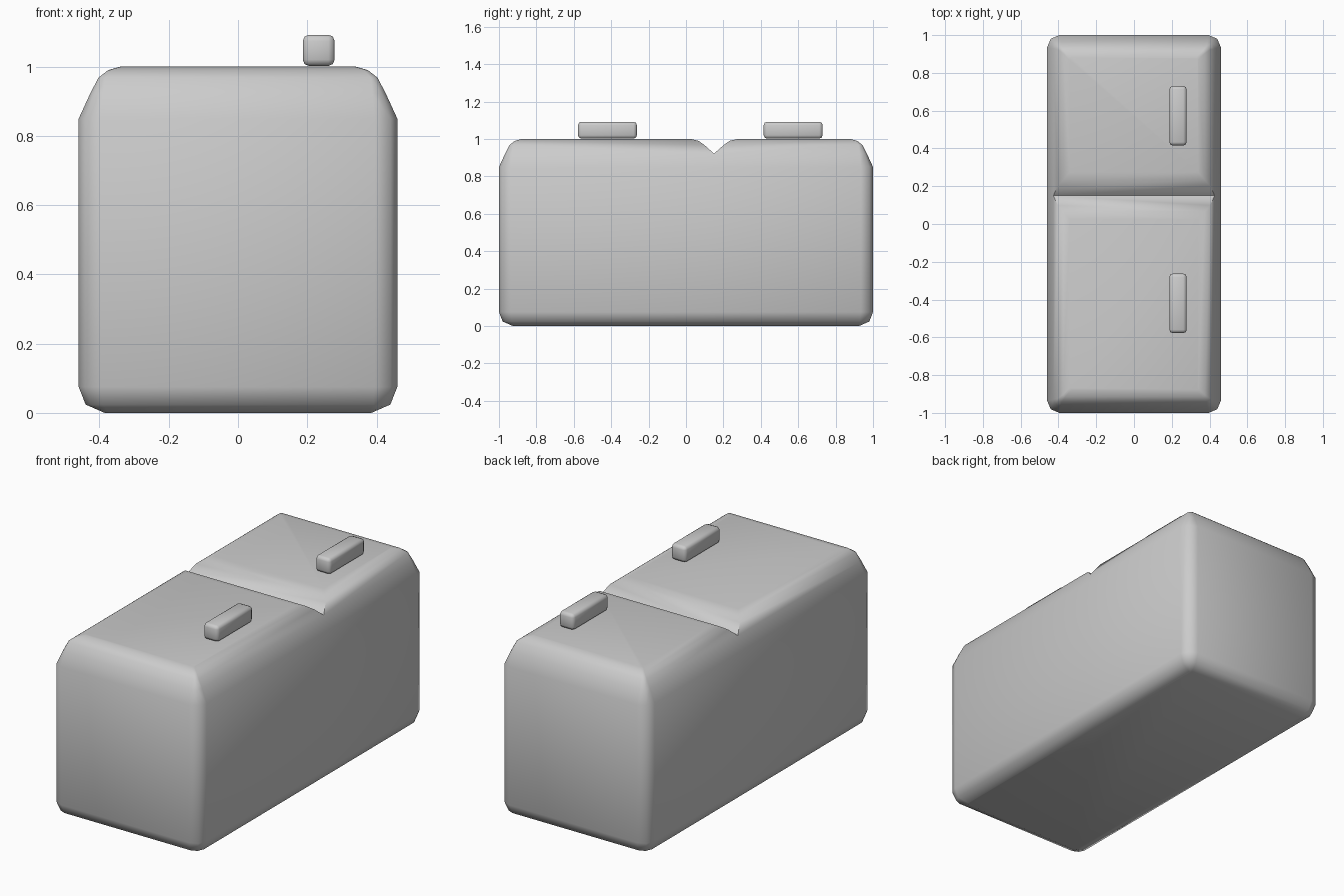
import bpy, bmesh
from math import radians

if "Cube" in bpy.data.objects:
    bpy.data.objects.remove(bpy.data.objects["Cube"])

W, L, GROOVE = 0.46, 1.0, 0.15   # half width, half length, groove between doors


def corner(x, y, sx, sy, r):
    """Three points rounding one corner, ordered from the x side to the y side."""
    return [(sx * x, sy * (y - r)), (sx * (x - 0.3 * r), sy * (y - 0.3 * r)), (sx * (x - r), sy * y)]


def end_arc(d, s):
    """Rounded end outline at y = s, running from +x to -x, inset by d."""
    r = max(0.065 - 0.8 * d, 0.012)
    x, y = W - d, L - d
    return corner(x, y, 1, s, r) + corner(x, y, -1, s, r)[::-1]


def loft(bm, rings):
    for a, b in zip(rings, rings[1:]):
        n = len(a)
        for i in range(n):
            j = (i + 1) % n
            bm.faces.new((a[i], a[j], b[j], b[i]))


def ring(bm, pts, z):
    return [bm.verts.new((x, y, z)) for x, y in pts]


def finish(bm, name, angle):
    bmesh.ops.recalc_face_normals(bm, faces=bm.faces[:])
    me = bpy.data.meshes.new(name)
    bm.to_mesh(me)
    bm.free()
    ob = bpy.data.objects.new(name, me)
    bpy.context.collection.objects.link(ob)
    bpy.ops.object.select_all(action='DESELECT')
    ob.select_set(True)
    bpy.context.view_layer.objects.active = ob
    bpy.ops.object.shade_smooth_by_angle(angle=radians(angle))
    return ob


# Cabinet: rounded box open at the top
bm = bmesh.new()
rings = []
for d, z in [(0.075, 0), (0.02, 0.024), (0, 0.075), (0, 0.85)]:
    pts = end_arc(d, 1) + [(-W + d, GROOVE)] + end_arc(d, -1)[::-1] + [(W - d, GROOVE)]
    rings.append(ring(bm, pts, z))
loft(bm, rings)
bm.faces.new(rings[0])

# Two doors: outer inset, groove inset, height
steps = [(0, 0, 0.85), (0.033, 0, 0.922), (0.057, 0.052, 0.968), (0.085, 0.083, 0.99), (0.12, 0.125, 1.0)]
for s in (1, -1):
    rings = []
    for d, g, z in steps:
        y = GROOVE + s * g
        rings.append(ring(bm, end_arc(d, s) + [(-W + d, y), (W - d, y)], z))
    loft(bm, rings)
    bm.faces.new(rings[-1])

# Drop the hidden wall between the doors and weld the seams
hidden = [f for f in bm.faces if all(abs(v.co.y - GROOVE) < 1e-5 for v in f.verts)]
bmesh.ops.delete(bm, geom=hidden, context='FACES')
bmesh.ops.remove_doubles(bm, verts=bm.verts[:], dist=1e-4)
finish(bm, "fridge_body", 55)

# Door handles
for name, yc in (("lower_door_handle", -0.42), ("upper_door_handle", 0.573)):
    bm = bmesh.new()
    bmesh.ops.create_cube(bm, size=1)
    bmesh.ops.scale(bm, vec=(0.092, 0.315, 0.09), verts=bm.verts[:])
    bmesh.ops.translate(bm, vec=(0.233, yc, 1.047), verts=bm.verts[:])
    bmesh.ops.bevel(bm, geom=bm.edges[:], offset=0.018, segments=2, profile=0.5, affect='EDGES')
    finish(bm, name, 55)
